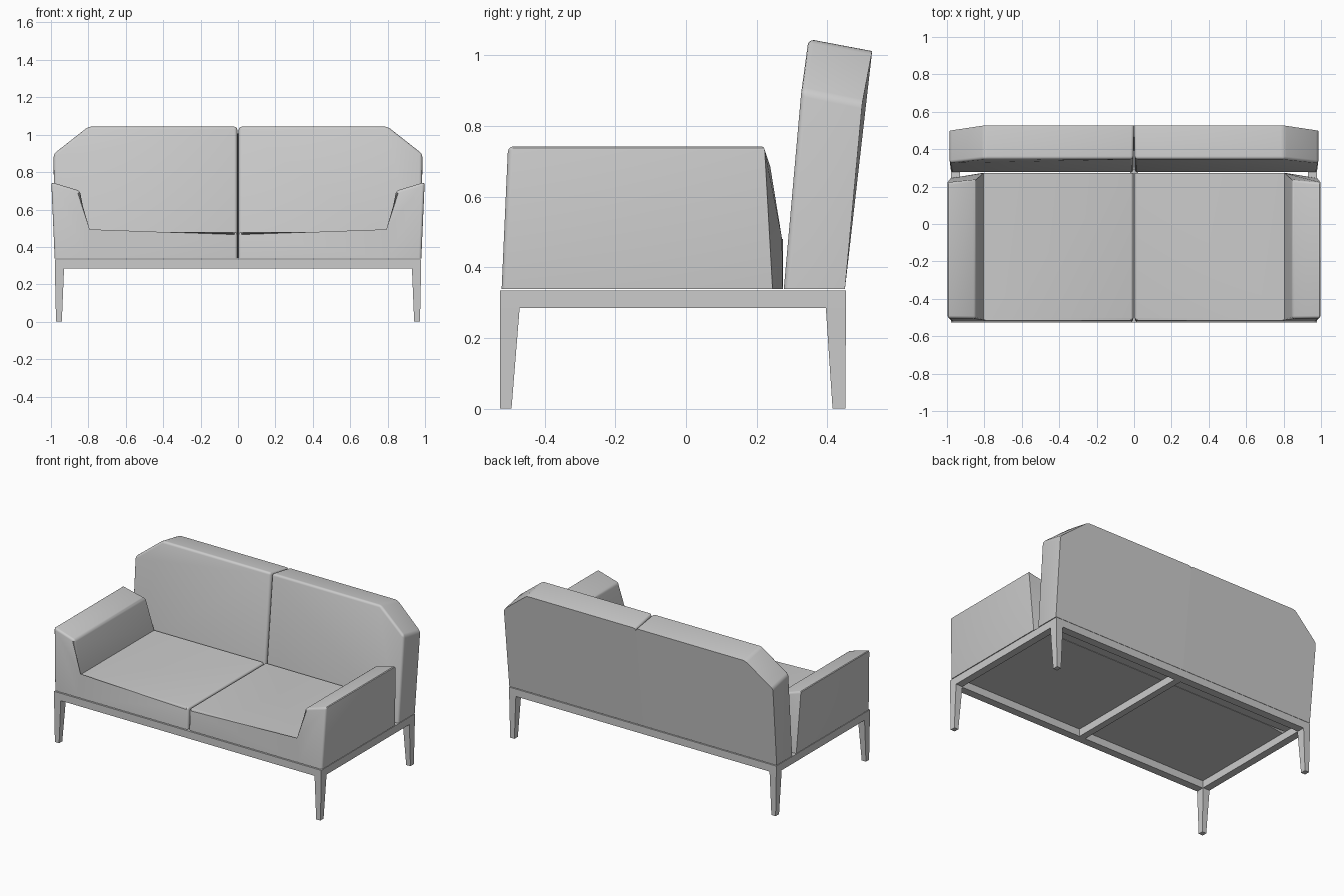
import bpy, bmesh

if "Cube" in bpy.data.objects:
    bpy.data.objects.remove(bpy.data.objects["Cube"])

def finish(name, bm, mirror=True, smooth=True):
    bmesh.ops.recalc_face_normals(bm, faces=bm.faces[:])
    me = bpy.data.meshes.new(name)
    bm.to_mesh(me)
    bm.free()
    ob = bpy.data.objects.new(name, me)
    bpy.context.collection.objects.link(ob)
    if smooth:
        bpy.context.view_layer.objects.active = ob
        ob.select_set(True)
        bpy.ops.object.shade_smooth_by_angle(angle=0.6)
        ob.select_set(False)
    if mirror:
        m = ob.modifiers.new("Mirror", 'MIRROR')
        m.merge_threshold = 0.0005
    return ob

def loft(front, back, back_faces=None):
    """Solid between two matching outlines; returns bmesh and the vertex rings."""
    bm = bmesh.new()
    f = [bm.verts.new(p) for p in front]
    b = [bm.verts.new(p) for p in back]
    n = len(f)
    bm.faces.new(f)
    for idx in back_faces or [range(n)]:
        bm.faces.new([b[i] for i in idx])
    for i in range(n):
        j = (i + 1) % n
        bm.faces.new((f[i], f[j], b[j], b[i]))
    return bm, f, b

def bevel(bm, pairs, width, segs=3):
    edges = [bm.edges.get(p) for p in pairs]
    bmesh.ops.bevel(bm, geom=[e for e in edges if e], offset=width,
                    segments=segs, profile=0.5, affect='EDGES', clamp_overlap=True)

# Seat cushion with its arm (half, mirrored)
Z0 = 0.338
outline = [(0.004, Z0), (0.805, Z0), (0.98, Z0), (0.998, 0.746),
           (0.845, 0.70), (0.805, 0.48), (0.004, 0.48)]
back_y = [0.274, 0.274, 0.245, 0.222, 0.236, 0.272, 0.274]
front = [(x, -0.522 + 0.045 * (z - Z0), z) for x, z in outline]
back = [(x, y, z) for (x, z), y in zip(outline, back_y)]
bm, f, b = loft(front, back, [(0, 1, 5, 6), (1, 2, 3, 4, 5)])
bevel(bm, [(f[2], f[3]), (f[3], f[4]), (f[4], f[5]), (f[5], f[6]), (f[6], f[0]),
           (f[3], b[3]), (f[4], b[4]), (f[6], b[6]), (b[3], b[4])], 0.014)
finish("seat_with_arms", bm)

# Leaning backrest with cut corners (half, mirrored, groove at the middle)
front = [(0.004, 0.277, Z0), (0.98, 0.277, Z0), (0.986, 0.326, 0.90),
         (0.80, 0.347, 1.046), (0.004, 0.347, 1.046)]
back = [(0.0, 0.45, Z0), (0.98, 0.45, Z0), (0.986, 0.499, 0.865),
        (0.80, 0.527, 1.012), (0.0, 0.527, 1.012)]
bm, f, b = loft(front, back)
bevel(bm, [(f[1], f[2]), (f[2], f[3]), (f[3], f[4]), (f[4], f[0]),
           (f[2], b[2]), (f[3], b[3]), (f[4], b[4])], 0.016)
finish("backrest", bm)

def box(x0, x1, y0, y1, z0, z1):
    bm = bmesh.new()
    bmesh.ops.create_cube(bm, size=1)
    for v in bm.verts:
        v.co = (x1 if v.co.x > 0 else x0, y1 if v.co.y > 0 else y0,
                z1 if v.co.z > 0 else z0)
    return bm

# Rails and centre beam
RB, RT = 0.285, 0.334
finish("front_rail", box(-0.93, 0.93, -0.527, -0.475, RB, RT), False, False)
finish("back_rail", box(-0.93, 0.93, 0.40, 0.453, RB, RT), False, False)
finish("side_rails", box(0.93, 0.979, -0.527, 0.453, RB, RT), True, False)
finish("centre_beam", box(-0.022, 0.022, -0.475, 0.40, RB, RT), False, False)

# Tapered legs
def leg(name, top, bottom):
    def ring(r, z):
        x0, x1, y0, y1 = r
        return [(x0, y0, z), (x1, y0, z), (x1, y1, z), (x0, y1, z)]
    bm, _, _ = loft(ring(bottom, 0), ring(top, RB))
    finish(name, bm, True, False)

leg("front_legs", (0.93, 0.979, -0.527, -0.471), (0.942, 0.973, -0.527, -0.494))
leg("back_legs", (0.93, 0.979, 0.396, 0.453), (0.942, 0.973, 0.415, 0.451))
